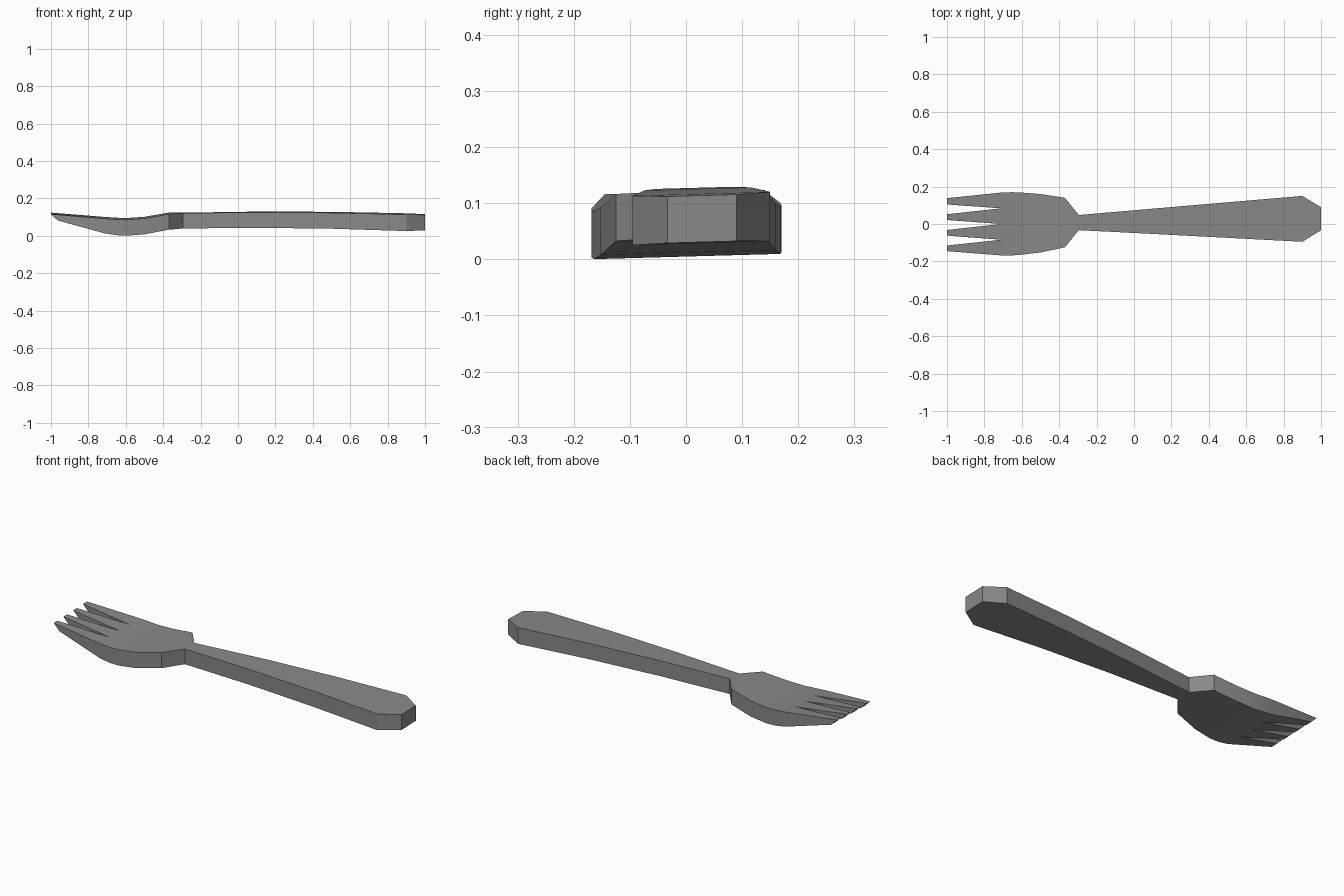
import bpy, bmesh

if "Cube" in bpy.data.objects:
    bpy.data.objects.remove(bpy.data.objects["Cube"])

# stations along the body: x, y min, y max, z bottom, z top
STATIONS = [
    (-0.71, -0.168, 0.168, 0.017, 0.096),
    (-0.65, -0.168, 0.170, 0.008, 0.092),
    (-0.60, -0.164, 0.168, 0.005, 0.090),
    (-0.50, -0.152, 0.160, 0.012, 0.097),
    (-0.37, -0.125, 0.140, 0.036, 0.120),
    (-0.295, -0.033, 0.048, 0.040, 0.122),
    (0.10, -0.053, 0.082, 0.044, 0.127),
    (0.50, -0.074, 0.116, 0.040, 0.125),
    (0.90, -0.095, 0.150, 0.028, 0.116),
    (1.00, -0.033, 0.090, 0.030, 0.113),
]
TIPS = [(-0.145, -0.115), (-0.062, -0.032), (0.022, 0.052), (0.105, 0.138)]
ROLL = 0.028
COLS = 4

bm = bmesh.new()


def vert(x, y, z):
    return bm.verts.new((x, y, z + ROLL * y))


# bowl, neck and handle as lofted sections
top, bot = [], []
for x, y0, y1, zb, zt in STATIONS:
    ys = [y0 + (y1 - y0) * i / COLS for i in range(COLS + 1)]
    top.append([vert(x, y, zt) for y in ys])
    bot.append([vert(x, y, zb) for y in ys])
for s in range(len(STATIONS) - 1):
    for c in range(COLS):
        bm.faces.new((top[s][c], top[s + 1][c], top[s + 1][c + 1], top[s][c + 1]))
        bm.faces.new((bot[s][c], bot[s][c + 1], bot[s + 1][c + 1], bot[s + 1][c]))
    for c in (0, COLS):
        bm.faces.new((top[s][c], bot[s][c], bot[s + 1][c], top[s + 1][c]))
for c in range(COLS):
    bm.faces.new((top[-1][c], bot[-1][c], bot[-1][c + 1], top[-1][c + 1]))

# four tapering tines with slanted ends
for c, (a, b) in enumerate(TIPS):
    ta, tb = vert(-1, a, 0.120), vert(-1, b, 0.120)
    ba, bb = vert(-0.965, a - 0.003, 0.086), vert(-0.965, b + 0.003, 0.086)
    ra, rb, qa, qb = top[0][c], top[0][c + 1], bot[0][c], bot[0][c + 1]
    for f in ((ta, ra, rb, tb), (ba, bb, qb, qa), (ta, ba, qa, ra),
              (tb, rb, qb, bb), (ta, tb, bb, ba)):
        bm.faces.new(f)

bmesh.ops.recalc_face_normals(bm, faces=bm.faces)
mesh = bpy.data.meshes.new("fork")
bm.to_mesh(mesh)
bm.free()
fork = bpy.data.objects.new("fork", mesh)
bpy.context.collection.objects.link(fork)

grey = bpy.data.materials.new("grey metal")
grey.diffuse_color = (0.25, 0.25, 0.25, 1)
grey.use_nodes = True
grey.node_tree.nodes["Principled BSDF"].inputs["Base Color"].default_value = grey.diffuse_color
mesh.materials.append(grey)

bpy.context.view_layer.objects.active = fork
fork.select_set(True)
bpy.ops.object.shade_smooth_by_angle(angle=0.5)
